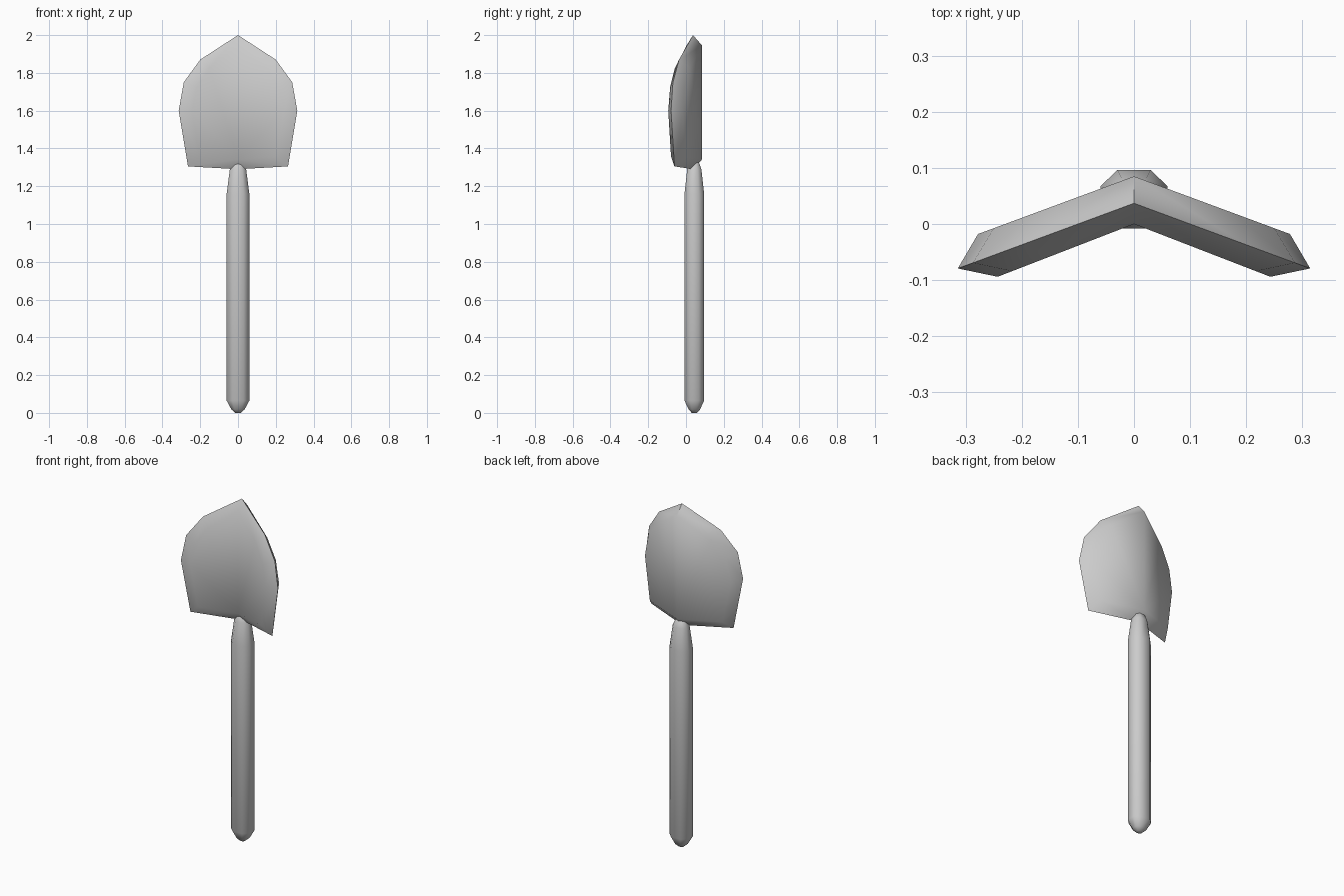
import bpy, bmesh, math

if "Cube" in bpy.data.objects:
    bpy.data.objects.remove(bpy.data.objects["Cube"])


def finish(name, bm, angle):
    bmesh.ops.remove_doubles(bm, verts=bm.verts, dist=1e-4)
    bmesh.ops.recalc_face_normals(bm, faces=bm.faces)
    mesh = bpy.data.meshes.new(name)
    bm.to_mesh(mesh)
    bm.free()
    ob = bpy.data.objects.new(name, mesh)
    bpy.context.collection.objects.link(ob)
    bpy.ops.object.select_all(action='DESELECT')
    ob.select_set(True)
    bpy.context.view_layer.objects.active = ob
    bpy.ops.object.shade_smooth_by_angle(angle=math.radians(angle))
    return ob


# Blade: half outlines (x, z) of back face, sharp rim and front face, folded to a V
back = [(0, 1.945), (0.175, 1.825), (0.25, 1.725), (0.278, 1.6), (0.235, 1.353), (0, 1.342)]
rim = [(0, 2.0), (0.2, 1.87), (0.287, 1.75), (0.314, 1.6), (0.265, 1.305), (0, 1.29)]
front = [(0, 1.94), (0.152, 1.825), (0.217, 1.725), (0.243, 1.6), (0.205, 1.357), (0, 1.342)]
layers = [(back, 0.085, 0.37), (rim, 0.037, 0.37), (front, 0.0, 0.387)]

bm = bmesh.new()
for side in (1, -1):
    rings = [[bm.verts.new((side * x, y0 - slope * x, z)) for x, z in outline]
             for outline, y0, slope in layers]
    bm.faces.new(rings[0])
    bm.faces.new(rings[2])
    for a, b in zip(rings, rings[1:]):
        for i in range(len(a) - 1):
            bm.faces.new((a[i], a[i + 1], b[i + 1], b[i]))
finish("blade", bm, 60)

# Handle: eight-sided section lofted along z with rounded butt and tapered neck
section = [(0.03, -0.052), (0.06, -0.023), (0.06, 0.023), (0.03, 0.052)]
section += [(-x, -y) for x, y in section]
stations = [(0.0, 0.25), (0.018, 0.58), (0.065, 1.0), (1.16, 1.0), (1.29, 0.72), (1.322, 0.5), (1.34, 0.2)]

bm = bmesh.new()
rings = [[bm.verts.new((x * s, 0.044 + y * s, z)) for x, y in section] for z, s in stations]
for a, b in zip(rings, rings[1:]):
    for i in range(8):
        j = (i + 1) % 8
        bm.faces.new((a[i], a[j], b[j], b[i]))
bm.faces.new(rings[0])
bm.faces.new(rings[-1])
finish("handle", bm, 60)
